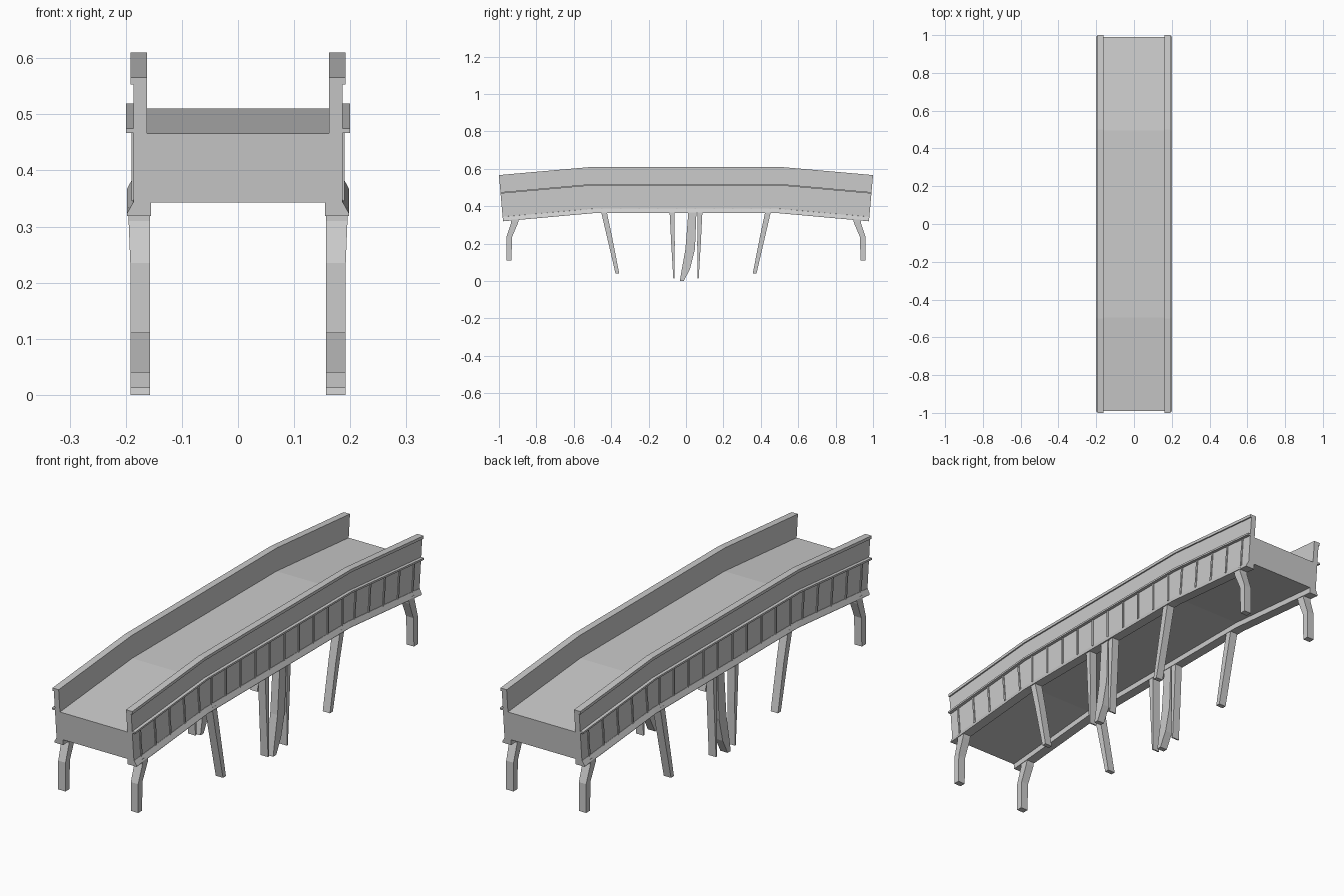
import bpy, bmesh, math

if "Cube" in bpy.data.objects:
    bpy.data.objects.remove(bpy.data.objects["Cube"])

SLOPE = 0.088          # fall of the outer spans
TOP = 0.61             # parapet top at mid span


def loft(name, rings):
    """Closed solid through rings of equal point count."""
    bm = bmesh.new()
    vs = [[bm.verts.new(p) for p in r] for r in rings]
    n = len(rings[0])
    for a, b in zip(vs, vs[1:]):
        for i in range(n):
            j = (i + 1) % n
            bm.faces.new((a[i], a[j], b[j], b[i]))
    bm.faces.new(vs[0])
    bm.faces.new(vs[-1])
    bmesh.ops.recalc_face_normals(bm, faces=bm.faces)
    me = bpy.data.meshes.new(name)
    bm.to_mesh(me)
    bm.free()
    ob = bpy.data.objects.new(name, me)
    bpy.context.collection.objects.link(ob)
    return ob


def mirror_x(ob):
    ob.modifiers.new("both_sides", 'MIRROR')
    return ob


def bend(x, y, z):
    """Place a mid-span height z at distance y along the cambered bridge."""
    s = 1 if y > 0 else -1
    d = abs(y)
    drop = TOP - z
    if d < 0.5:
        return (x, y, z)
    k = SLOPE / 2 if d == 0.5 else SLOPE
    return (x, s * (d - drop * k), z - (d - 0.5) * SLOPE)


def sweep(name, profile):
    return loft(name, [[bend(x, y, z) for x, z in profile]
                       for y in (-1, -0.5, 0.5, 1)])


# Deck with parapet walls
half = [(0.186, 0.387), (0.186, 0.599), (0.162, 0.599), (0.162, 0.51)]
sweep("deck_and_parapets", half + [(-x, z) for x, z in reversed(half)])

# Parapet coping, side ledge and lower edge beam
mirror_x(sweep("coping", [(0.162, 0.597), (0.192, 0.597), (0.192, TOP), (0.162, TOP)]))
mirror_x(sweep("side_ledge", [(0.18, 0.511), (0.2, 0.511), (0.2, 0.519), (0.18, 0.519)]))
mirror_x(sweep("edge_beam", [(0.155, 0.39), (0.155, 0.363), (0.198, 0.363),
                             (0.198, 0.367), (0.187, 0.387), (0.18, 0.39)]))

# Vertical ribs along the side panels
for i in range(20):
    y = -0.95 + 0.1 * i
    t = 0.004
    rings = [[bend(x, y + d, z) for x, d in
              ((0.18, -t), (0.19, -t), (0.19, t), (0.18, t))]
             for z in (0.385, 0.512)]
    mirror_x(loft(f"panel_rib_{i + 1}", rings))


# Legs: rows of (z, y near, y far, outer x)
def leg(name, rows, flip=1):
    rings = [[(0.157, flip * a, z), (xo, flip * a, z), (xo, flip * b, z), (0.157, flip * b, z)]
             for z, a, b, xo in rows]
    mirror_x(loft(name, rings))


for side, f in (("front", -1), ("back", 1)):
    leg(side + "_end_leg", [(0.11, 0.933, 0.96, 0.192), (0.235, 0.93, 0.96, 0.192),
                            (0.31, 0.898, 0.935, 0.195), (0.335, 0.893, 0.935, 0.195)], f)
    leg(side + "_quarter_leg", [(0.04, 0.357, 0.377, 0.192), (0.25, 0.398, 0.426, 0.192),
                                (0.375, 0.425, 0.455, 0.194)], f)
    leg(side + "_centre_leg", [(0.012, 0.062, 0.068, 0.192), (0.2, 0.06, 0.079, 0.192),
                               (0.375, 0.062, 0.088, 0.192)], f)
leg("middle_bent_leg", [(0, -0.033, -0.012, 0.192), (0.065, -0.022, 0.022, 0.192),
                        (0.17, -0.003, 0.048, 0.192), (0.375, 0.013, 0.056, 0.192)])
